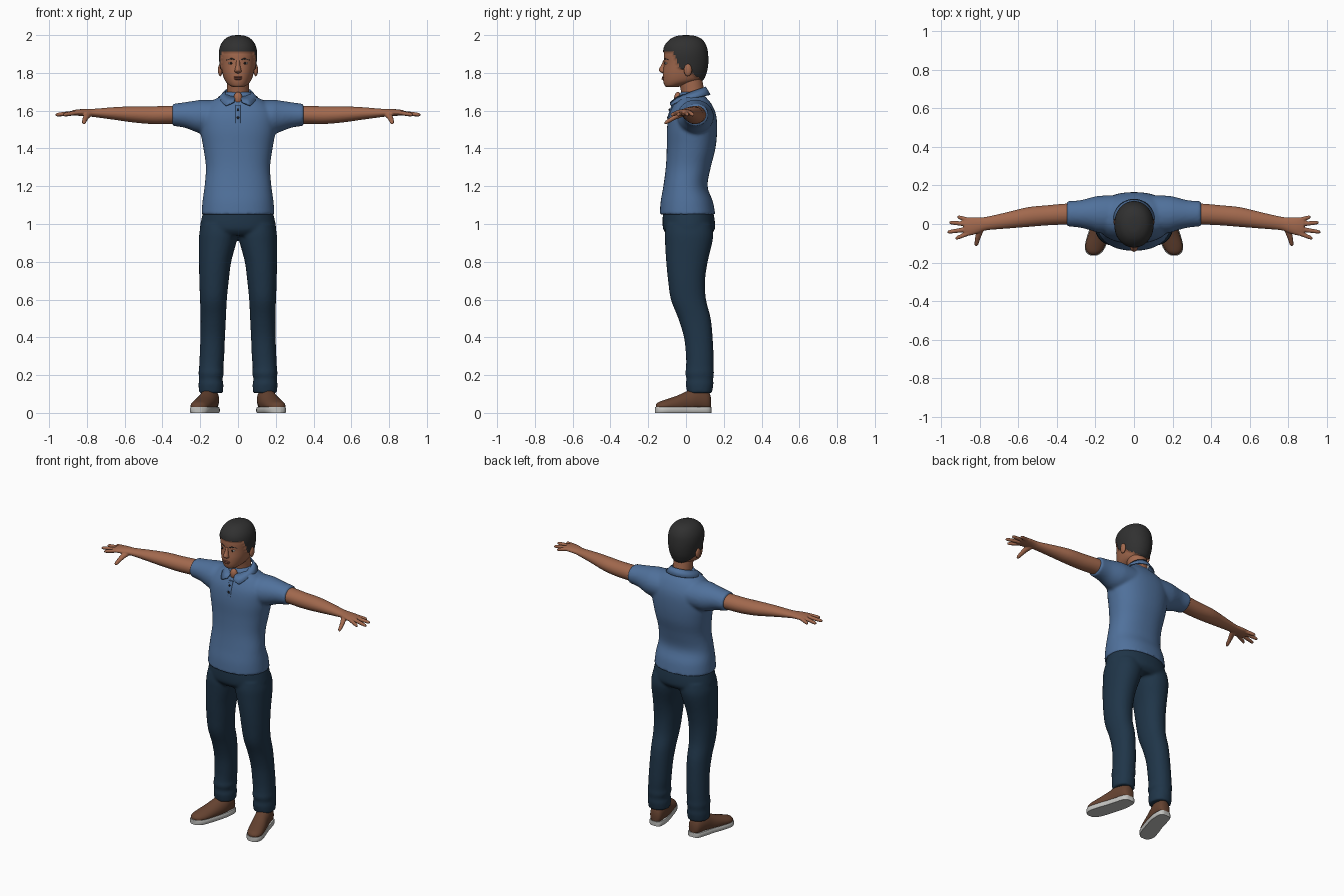
import bpy, bmesh, math
from mathutils import Vector, Matrix

cube = bpy.data.objects.get("Cube")
if cube:
    bpy.data.objects.remove(cube, do_unlink=True)


def material(name, r, g, b):
    m = bpy.data.materials.new(name)
    m.use_nodes = True
    m.diffuse_color = (r, g, b, 1)
    bsdf = m.node_tree.nodes["Principled BSDF"]
    bsdf.inputs["Base Color"].default_value = (r, g, b, 1)
    bsdf.inputs["Roughness"].default_value = 0.8
    return m


SKIN = material("skin", .36, .14, .075)
HAIR = material("black hair", .03, .03, .03)
SHIRT = material("blue cotton", .08, .165, .33)
DENIM = material("navy denim", .014, .036, .066)
LEATHER = material("brown leather", .13, .055, .03)
RUBBER = material("pale rubber", .55, .55, .53)
DARK = material("dark detail", .015, .012, .012)
LIP = material("lip", .27, .09, .06)


def smooth_rows(rows, steps):
    """Spline interpolation between cross-sections."""
    out = []
    for i in range(len(rows) - 1):
        p0, p1 = rows[max(i - 1, 0)], rows[i]
        p2, p3 = rows[i + 1], rows[min(i + 2, len(rows) - 1)]
        for k in range(steps):
            t = k / steps
            out.append([b + t * (c - a) / 2 + t * t * (a - 2.5 * b + 2 * c - d / 2)
                        + t ** 3 * (1.5 * (b - c) + (d - a) / 2)
                        for a, b, c, d in zip(p0, p1, p2, p3)])
    return out + [list(rows[-1])]


def loft(bm, rows, axis="Z", side=1, n=32, power=2, steps=4, low=-9, high=9):
    """Rows are (position on axis, centre a, centre b, radius a, radius b)."""
    rings = []
    for t, a, b, ra, rb in smooth_rows(rows, steps):
        ring = []
        for i in range(n):
            w = math.tau * i / n
            c, s = math.cos(w), math.sin(w)
            u = a + max(ra, .001) * math.copysign(abs(c) ** (2 / power), c)
            v = b + max(rb, .001) * math.copysign(abs(s) ** (2 / power), s)
            x, y, z = {"X": (t, u, v), "Y": (u, t, v), "Z": (u, v, t)}[axis]
            ring.append(bm.verts.new((x * side, y, min(max(z, low), high))))
        rings.append(ring)
    for r, q in zip(rings, rings[1:]):
        for i in range(n):
            j = (i + 1) % n
            bm.faces.new((r[i], r[j], q[j], q[i]))
    bm.faces.new(rings[0])
    bm.faces.new(rings[-1])


def ball(bm, centre, radii):
    mat = Matrix.Translation(centre) @ Matrix.Diagonal((*radii, 1))
    bmesh.ops.create_uvsphere(bm, u_segments=20, v_segments=12, radius=1, matrix=mat)


def finish(name, bm, *mats, voxel=0, relax=4, mirror=False):
    bmesh.ops.recalc_face_normals(bm, faces=bm.faces)
    me = bpy.data.meshes.new(name)
    bm.to_mesh(me)
    bm.free()
    for m in mats:
        me.materials.append(m)
    me.shade_smooth()
    me.set_sharp_from_angle(angle=math.radians(50))
    ob = bpy.data.objects.new(name, me)
    bpy.context.collection.objects.link(ob)
    if voxel:
        mod = ob.modifiers.new("fuse", "REMESH")
        mod.mode, mod.voxel_size, mod.use_smooth_shade = "VOXEL", voxel, True
        mod = ob.modifiers.new("relax", "SMOOTH")
        mod.factor, mod.iterations = .5, relax
    if mirror:
        ob.modifiers.new("mirror", "MIRROR")
    return ob


# Shirt: torso and both sleeves fused together
bm = bmesh.new()
loft(bm, [(1.05, 0, .008, .193, .147), (1.12, 0, .004, .188, .138), (1.2, 0, -.003, .177, .117),
          (1.3, 0, .012, .17, .119), (1.4, 0, .027, .183, .129), (1.5, 0, .032, .2, .133),
          (1.58, 0, .035, .2, .124), (1.64, 0, .035, .155, .097), (1.68, 0, .03, .085, .067),
          (1.7, 0, .03, .07, .058)], n=48, power=2.25)
for side in (1, -1):
    loft(bm, [(.08, .05, 1.565, .1, .09), (.18, .05, 1.568, .096, .09), (.22, .052, 1.57, .086, .084),
              (.28, .052, 1.577, .071, .068), (.348, .053, 1.578, .065, .058)], "X", side)
finish("polo_shirt", bm, SHIRT, voxel=.009)

# Trousers: hips and both legs fused together
bm = bmesh.new()
loft(bm, [(1.08, 0, .01, .18, .13), (1.02, 0, .014, .195, .138), (.97, 0, .016, .2, .136),
          (.94, 0, .015, .17, .11)], n=48, power=2.2)
for side in (1, -1):
    loft(bm, [(1, .1, .015, .095, .12), (.95, .102, .016, .103, .128), (.9, .108, .014, .099, .125),
              (.8, .121, .005, .085, .11), (.7, .127, .003, .078, .098), (.6, .13, .013, .071, .093),
              (.5, .131, .045, .067, .086), (.4, .134, .065, .065, .076), (.3, .138, .073, .065, .073),
              (.24, .142, .073, .064, .073), (.21, .142, .072, .067, .076), (.18, .144, .073, .062, .071),
              (.15, .143, .072, .066, .073), (.105, .143, .072, .063, .065)], "Z", side, power=2.15)
finish("trousers", bm, DENIM, voxel=.009, relax=3)

# Arm with palm, fingers and thumb
bm = bmesh.new()
loft(bm, [(.29, .053, 1.578, .055, .048), (.36, .051, 1.578, .054, .048), (.45, .045, 1.576, .052, .047),
          (.55, .036, 1.58, .051, .043), (.65, .02, 1.585, .043, .034), (.76, .003, 1.588, .035, .022),
          (.8, -.005, 1.59, .04, .019), (.845, -.012, 1.59, .047, .017), (.88, -.014, 1.588, .042, .013)], "X")
for base_y, tip_x, tip_y in ((-.046, .925, -.075), (-.025, .967, -.042), (-.002, .957, .008), (.019, .915, .037)):
    finger = []
    for t, r in ((0, .012), (.5, .0115), (.9, .0095), (1, .003)):
        finger.append((.85 + t * (tip_x - .85), base_y + t * (tip_y - base_y), 1.59 - .012 * t, r, r))
    loft(bm, finger, "X", n=16)
loft(bm, [(0, .785, 1.588, .022, .016), (-.05, .802, 1.57, .017, .015), (-.085, .812, 1.55, .013, .013),
          (-.108, .816, 1.537, .01, .01), (-.114, .817, 1.534, .003, .003)], "Y", n=16)
finish("arms_and_hands", bm, SKIN, voxel=.0045, relax=2, mirror=True)

# Shoes on flat soles, toes turned out
shoe = [(.133, .14, .05, .015, .025), (.118, .141, .06, .038, .055), (.06, .15, .07, .049, .066),
        (.01, .162, .055, .051, .062), (-.05, .182, .045, .053, .045), (-.11, .2, .037, .051, .033),
        (-.145, .207, .035, .036, .022), (-.16, .209, .033, .012, .01)]
bm = bmesh.new()
loft(bm, shoe, "Y", low=.028)
finish("shoes", bm, LEATHER, mirror=True)
bm = bmesh.new()
loft(bm, [(y * 1.02, x, .015, r + .004, .05) for y, x, z, r, h in shoe], "Y", low=0, high=.03)
finish("shoe_soles", bm, RUBBER, mirror=True)

# Neck and throat
bm = bmesh.new()
loft(bm, [(1.62, 0, .042, .06, .06), (1.7, 0, .035, .058, .061), (1.76, 0, .024, .058, .063),
          (1.82, 0, .02, .055, .06)])
ball(bm, (0, -.043, 1.665), (.024, .02, .034))
finish("neck", bm, SKIN)

# Head, with the hair raised slightly above the scalp
HAIRLINE = [(-.2, 1.915), (-.07, 1.908), (-.05, 1.865), (-.035, 1.822), (0, 1.822), (.03, 1.8), (.1, 1.745), (.3, 1.745)]


def in_hair(p):
    for (y0, z0), (y1, z1) in zip(HAIRLINE, HAIRLINE[1:]):
        if y0 <= p.y < y1:
            return p.z > z0 + (z1 - z0) * (p.y - y0) / (y1 - y0)
    return False


bm = bmesh.new()
loft(bm, [(1.725, 0, -.075, .025, .03), (1.735, 0, -.06, .046, .054), (1.76, 0, -.022, .069, .099),
          (1.8, 0, -.01, .083, .112), (1.85, 0, -.003, .091, .114), (1.9, 0, -.003, .095, .113),
          (1.94, 0, -.003, .088, .105), (1.972, 0, 0, .067, .081), (1.989, 0, 0, .036, .045),
          (1.993, 0, 0, .004, .004)], n=72, steps=8, power=2.1)
scalp = {v for v in bm.verts if in_hair(v.co)}
for f in bm.faces:
    f.material_index = int(all(v in scalp for v in f.verts))
for v in scalp:
    v.co += (v.co - Vector((0, 0, 1.87))).normalized() * .007
finish("head_and_hair", bm, SKIN, HAIR)

# Facial features
bm = bmesh.new()
loft(bm, [(1.868, 0, -.107, .01, .012), (1.84, 0, -.118, .011, .014), (1.817, 0, -.124, .017, .02),
          (1.806, 0, -.12, .019, .018), (1.798, 0, -.114, .008, .01)], n=20)
finish("nose", bm, SKIN)
bm = bmesh.new()
ball(bm, (.094, .01, 1.815), (.012, .021, .033))
finish("ears", bm, SKIN, mirror=True)
bm = bmesh.new()
ball(bm, (0, -.118, 1.777), (.025, .01, .0045))
ball(bm, (0, -.118, 1.768), (.021, .011, .0055))
finish("lips", bm, LIP)
bm = bmesh.new()
ball(bm, (.037, -.103, 1.851), (.014, .009, .006))
finish("eyes", bm, RUBBER, mirror=True)
bm = bmesh.new()
ball(bm, (.036, -.109, 1.851), (.007, .006, .0058))
finish("irises", bm, DARK, mirror=True)
bm = bmesh.new()
loft(bm, [(.016, -.112, 1.869, .004, .003), (.035, -.108, 1.875, .004, .004),
          (.06, -.09, 1.868, .004, .002)], "X", n=12)
finish("eyebrows", bm, HAIR, mirror=True)

# Folded collar: a strip around the neck with a pointed flap each side
bm = bmesh.new()
edges = []
for i in range(33):
    a = .2 + (math.pi - .2) * i / 32
    s, c = math.sin(a), math.cos(a)
    flap = max(0, 1 - abs(a - .65) / .45)
    top = bm.verts.new((.068 * s, .027 - .075 * c, 1.698 - .027 * c))
    low = bm.verts.new((.105 * s, .022 - .105 * c - .02 * flap, 1.664 - .02 * c - .022 * flap))
    edges.append((top, low))
for (a, b), (c, d) in zip(edges, edges[1:]):
    bm.faces.new((a, b, d, c))
collar = finish("collar", bm, SHIRT, mirror=True)
solid = collar.modifiers.new("cloth", "SOLIDIFY")
solid.thickness, solid.offset = .007, 0

# Button placket and buttons
bm = bmesh.new()
loft(bm, [(1.535, 0, -.091, .014, .009), (1.58, 0, -.084, .014, .01), (1.63, 0, -.064, .014, .012)], n=16, power=4)
finish("placket", bm, SHIRT)
bm = bmesh.new()
ball(bm, (0, -.096, 1.563), (.007, .005, .007))
ball(bm, (0, -.088, 1.605), (.006, .005, .006))
finish("buttons", bm, DARK)
